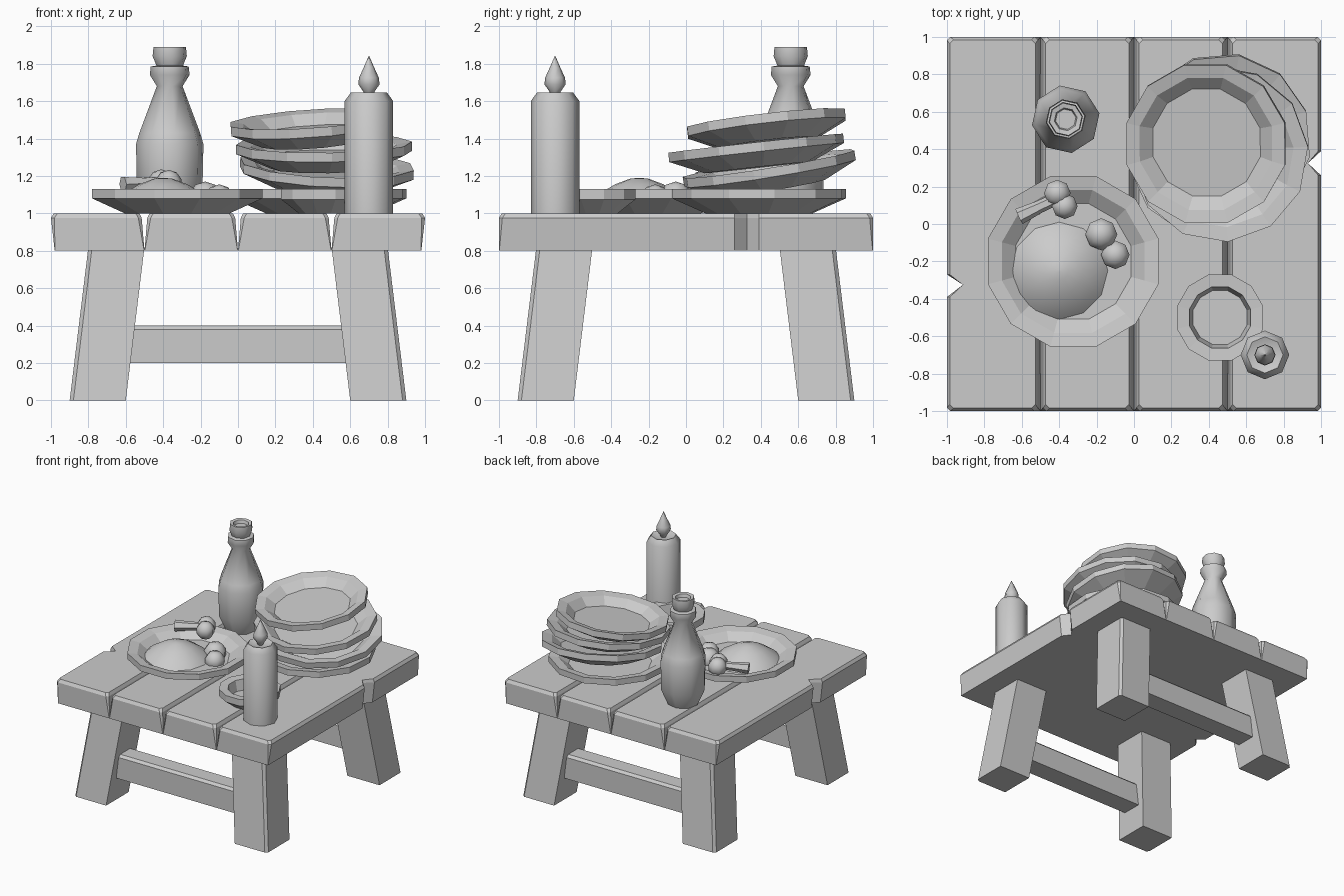
import bpy, bmesh
from math import cos, sin, pi, radians
from mathutils import Vector, Matrix

if "Cube" in bpy.data.objects:
    bpy.data.objects.remove(bpy.data.objects["Cube"])


def loft(name, rings, smooth=None):
    """Skin a list of equal-length point rings and cap both ends."""
    bm = bmesh.new()
    vs = [[bm.verts.new(p) for p in r] for r in rings]
    n = len(rings[0])
    for a, b in zip(vs, vs[1:]):
        for i in range(n):
            j = (i + 1) % n
            bm.faces.new((a[i], a[j], b[j], b[i]))
    bm.faces.new(vs[0][::-1])
    bm.faces.new(vs[-1])
    bmesh.ops.recalc_face_normals(bm, faces=bm.faces)
    return finish(name, bm, smooth)


def finish(name, bm, smooth=None):
    me = bpy.data.meshes.new(name)
    bm.to_mesh(me)
    bm.free()
    ob = bpy.data.objects.new(name, me)
    bpy.context.collection.objects.link(ob)
    if smooth:
        for p in me.polygons:
            p.use_smooth = True
        me.set_sharp_from_angle(angle=radians(smooth))
    return ob


def lathe(name, profile, sides, loc, phase=0.0, smooth=None):
    rings = [[(r * cos(phase + 2 * pi * i / sides), r * sin(phase + 2 * pi * i / sides), z)
              for i in range(sides)] for r, z in profile]
    ob = loft(name, rings, smooth)
    ob.location = loc
    return ob


def ball(name, loc, r, seg=8, squash=1.0):
    bm = bmesh.new()
    bmesh.ops.create_uvsphere(bm, u_segments=seg, v_segments=5, radius=r)
    ob = finish(name, bm, 60)
    ob.location = loc
    ob.scale.z = squash
    return ob


# table top: four planks with tapered gaps, notches in the outer two
def plank(k):
    x0, x1 = -1 + 0.5 * k, -0.5 + 0.5 * k
    inner, outer = (0.0, 0.015, 0.027), (0.02, 0.0, 0.015)
    rings = []
    for lv, z in enumerate((0.8, 0.975, 1.0)):
        a = x0 + (outer if k == 0 else inner)[lv]
        b = x1 - (outer if k == 3 else inner)[lv]
        c = (0.002, 0.018, 0.02)[lv]
        y = (1.0, 1.0, 0.985)[lv]
        pts = [(a + c, -y), (b - c, -y), (b, -y + c)]
        if k == 3:
            pts += [(b, 0.26), (0.93, 0.325), (b, 0.39)]
        pts += [(b, y - c), (b - c, y), (a + c, y), (a, y - c)]
        if k == 0:
            pts += [(a, -0.27), (-0.915, -0.325), (a, -0.39)]
        pts.append((a, -y + c))
        rings.append([(px, py, z) for px, py in pts])
    loft(f"plank_{k + 1}", rings)


for k in range(4):
    plank(k)

# splayed legs with a chamfered outer corner
for sx, fx in ((-1, "left"), (1, "right")):
    for sy, fy in ((-1, "front"), (1, "back")):
        rings = []
        for z, s in ((0, 0.0), (0.82, 0.1)):
            i, o = 0.6 - s, 0.9 - s
            base = [(i, i), (o, i), (o, o - 0.02), (o - 0.02, o), (i, o)]
            rings.append([(sx * x, sy * y, z) for x, y in base])
        loft(f"{fy}_{fx}_leg", rings)

# stretchers between left and right legs
for sy, fy in ((-1, "front"), (1, "back")):
    prof = [(0.63, 0.2), (0.8, 0.2), (0.8, 0.38), (0.78, 0.4), (0.65, 0.4), (0.63, 0.38)]
    loft(f"{fy}_stretcher", [[(x, sy * y, z) for y, z in prof] for x in (-0.62, 0.62)])

# plates: the origin sits at mid rim height so each one can be tilted
PLATE = [(0.29, -0.105), (0.472, -0.025), (0.472, 0.025), (0.395, 0.012), (0.32, -0.045)]


def plate(name, loc, tilt=(0, 0), size=1.0, turn=15):
    ob = lathe(name, [(r * size, z) for r, z in PLATE], 12, loc, radians(turn))
    ob.rotation_euler = (tilt[0], tilt[1], 0)
    return ob


plate("dinner_plate", (-0.325, -0.2, 1.105))
plate("stack_plate_1", (0.435, 0.39, 1.105), turn=10)
plate("stack_plate_2", (0.475, 0.445, 1.24), (0.16, 0.05), turn=20)
plate("stack_plate_3", (0.46, 0.375, 1.35), (0.11, -0.01), turn=5)
plate("stack_plate_4", (0.385, 0.43, 1.48), (0.115, -0.07), 0.93, 15)

# small saucer
lathe("saucer", [(0.14, 1.0), (0.238, 1.075), (0.238, 1.13), (0.17, 1.125), (0.15, 1.04)],
      12, (0.46, -0.5, 0), radians(15))

# candle and flame
lathe("candle", [(0.13, 1.0), (0.13, 1.6), (0.097, 1.645), (0.06, 1.63)], 8, (0.7, -0.7, 0), 0, 50)
lathe("flame", [(0.015, 1.62), (0.03, 1.65), (0.057, 1.69), (0.053, 1.725), (0.028, 1.78), (0.002, 1.84)],
      8, (0.7, -0.7, 0), 0, 50)

# bottle
lathe("bottle", [(0.12, 1.0), (0.178, 1.13), (0.183, 1.37), (0.165, 1.43), (0.07, 1.68), (0.108, 1.74),
                 (0.103, 1.785), (0.072, 1.79), (0.093, 1.84), (0.088, 1.89), (0.062, 1.885), (0.055, 1.86)],
      8, (-0.365, 0.56, 0), radians(10), 50)

# food: mound, two small balls and a drumstick
lathe("mound", [(0.27, 1.05), (0.22, 1.1), (0.13, 1.155), (0.05, 1.185), (0.005, 1.19)],
      12, (-0.4, -0.25, 0), 0, 80)
ball("food_ball_large", (-0.175, -0.055, 1.08), 0.09)
ball("food_ball_small", (-0.1, -0.165, 1.075), 0.08)
ball("drumstick_knob_back", (-0.41, 0.165, 1.16), 0.075)
ball("drumstick_knob_front", (-0.37, 0.095, 1.16), 0.072)
bone = lathe("drumstick_bone", [(0.045, 0), (0.034, 0.12), (0.032, 0.24)], 6, (-0.615, 0.04, 1.155), 0, 30)
bone.rotation_euler = Vector((0.2, 0.095, 0.01)).to_track_quat('Z', 'Y').to_euler()
